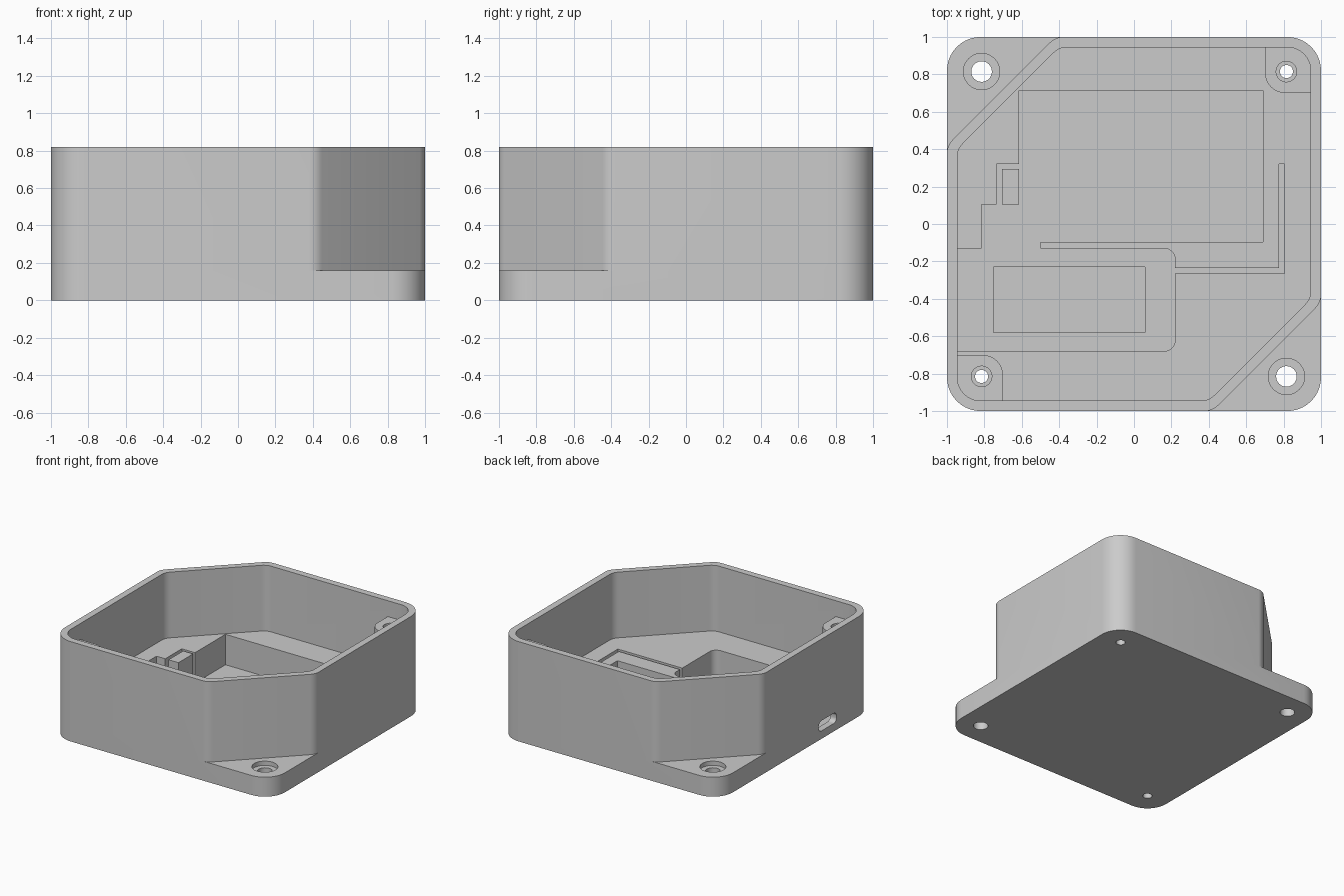
import bpy, bmesh, math
from mathutils import Vector, Matrix

cube = bpy.data.objects.get("Cube")
if cube:
    bpy.data.objects.remove(cube, do_unlink=True)

grey = bpy.data.materials.new("light_grey_plastic")
grey.use_nodes = True
grey.diffuse_color = (0.6, 0.6, 0.6, 1)
bsdf = next(n for n in grey.node_tree.nodes if n.type == 'BSDF_PRINCIPLED')
bsdf.inputs["Base Color"].default_value = grey.diffuse_color


def fillet(corners):
    """Turn (x, y, radius) corners into an outline with rounded corners."""
    out = []
    for i, (x, y, r) in enumerate(corners):
        p = Vector((x, y))
        if r == 0:
            out.append(p)
            continue
        a = (Vector(corners[i - 1][:2]) - p).normalized()
        b = (Vector(corners[(i + 1) % len(corners)][:2]) - p).normalized()
        half = a.angle(b) / 2
        centre = p + (a + b).normalized() * (r / math.sin(half))
        s = p + a * (r / math.tan(half)) - centre
        e = p + b * (r / math.tan(half)) - centre
        start = math.atan2(s.y, s.x)
        turn = (math.atan2(e.y, e.x) - start + math.pi) % math.tau - math.pi
        steps = max(4, round(abs(turn) / math.radians(9)))
        for k in range(steps + 1):
            t = start + turn * k / steps
            out.append(centre + r * Vector((math.cos(t), math.sin(t))))
    return out


def prism(name, outline, z0, z1, matrix=Matrix()):
    bm = bmesh.new()
    face = bm.faces.new([bm.verts.new((p[0], p[1], z0)) for p in outline])
    top = bmesh.ops.extrude_face_region(bm, geom=[face])["geom"]
    verts = [v for v in top if isinstance(v, bmesh.types.BMVert)]
    bmesh.ops.translate(bm, verts=verts, vec=(0, 0, z1 - z0))
    bmesh.ops.transform(bm, matrix=matrix, verts=bm.verts)
    bmesh.ops.recalc_face_normals(bm, faces=bm.faces)
    mesh = bpy.data.meshes.new(name)
    bm.to_mesh(mesh)
    bm.free()
    mesh.materials.append(grey)
    obj = bpy.data.objects.new(name, mesh)
    bpy.context.collection.objects.link(obj)
    return obj


def rect(x0, x1, y0, y1, r=0.0):
    return fillet([(x0, y0, r), (x1, y0, r), (x1, y1, r), (x0, y1, r)])


def disc(x, y, r, n=40):
    return [(x + r * math.cos(math.tau * k / n), y + r * math.sin(math.tau * k / n))
            for k in range(n)]


def clipped(h, c, r, rc):
    """Rounded square of half size h with two opposite corners clipped off."""
    return fillet([(-h, -h, r), (c, -h, rc), (h, -c, rc),
                   (h, h, r), (-c, h, rc), (-h, c, rc)])


def combine(target, tool, operation):
    """Apply a boolean to the target and discard the tool."""
    mod = target.modifiers.new("boolean", 'BOOLEAN')
    mod.operation, mod.solver, mod.object = operation, 'EXACT', tool
    bpy.context.view_layer.update()
    graph = bpy.context.evaluated_depsgraph_get()
    mesh = bpy.data.meshes.new_from_object(target.evaluated_get(graph))
    target.modifiers.clear()
    target.data = mesh
    bpy.data.objects.remove(tool, do_unlink=True)


def add(*args):
    combine(enclosure, prism("added_part", *args), 'UNION')


def cut(*args):
    combine(enclosure, prism("cutter", *args), 'DIFFERENCE')


HEIGHT, PLATE, FLOOR, POCKET = 0.82, 0.16, 0.28, 0.03

# Square mounting plate, tall clipped body and its open cavity
enclosure = prism("enclosure", rect(-1, 1, -1, 1, 0.18), 0, PLATE)
add(clipped(1, 0.42, 0.18, 0.1), 0, HEIGHT)
cut(clipped(0.945, 0.4, 0.125, 0.1), FLOOR, 1)

# Connected pockets for battery, circuit board and wires
cut(fillet([
    (-0.945, -0.13, 0), (-0.815, -0.13, 0), (-0.815, 0.105, 0), (-0.735, 0.105, 0),
    (-0.735, 0.32, 0), (-0.615, 0.32, 0), (-0.615, 0.715, 0), (0.69, 0.715, 0),
    (0.69, -0.095, 0), (-0.5, -0.095, 0), (-0.5, -0.13, 0), (0.22, -0.13, 0.06),
    (0.22, -0.235, 0), (0.775, -0.235, 0), (0.775, 0.32, 0), (0.805, 0.32, 0),
    (0.805, -0.265, 0), (0.22, -0.265, 0), (0.22, -0.68, 0.06), (-0.945, -0.68, 0),
]), POCKET, FLOOR + 0.1)

# Recess under the circuit board, and the small post beside the battery
cut(rect(-0.75, 0.06, -0.58, -0.23), POCKET / 2, FLOOR)
add(rect(-0.705, -0.615, 0.105, 0.295), POCKET / 2, FLOOR)

# Cable slot through the side wall
slot_at = Matrix.Translation((0, -0.41, 0.107)) @ Matrix.Rotation(math.pi / 2, 4, 'Y')
cut(rect(-0.042, 0.042, -0.115, 0.115, 0.035), -1.1, -0.9, slot_at)

for s in (1, -1):
    # Screw boss with a stepped hole in each full corner
    boss = fillet([(0.7, 0.7, 0.11), (0.97, 0.7, 0), (0.97, 0.97, 0.15), (0.7, 0.97, 0)])
    add([p * s for p in boss], PLATE, 0.69)
    cut(disc(0.815 * s, 0.815 * s, 0.035), -0.1, 1)
    cut(disc(0.815 * s, 0.815 * s, 0.055), 0.48, 1)
    # Counterbored mounting hole in each open plate corner
    cut(disc(0.815 * s, -0.815 * s, 0.055), -0.1, 0.5)
    cut(disc(0.815 * s, -0.815 * s, 0.097), 0.125, 0.5)

bpy.ops.object.select_all(action='DESELECT')
enclosure.select_set(True)
bpy.context.view_layer.objects.active = enclosure
bpy.ops.object.shade_smooth_by_angle(angle=math.radians(30))
